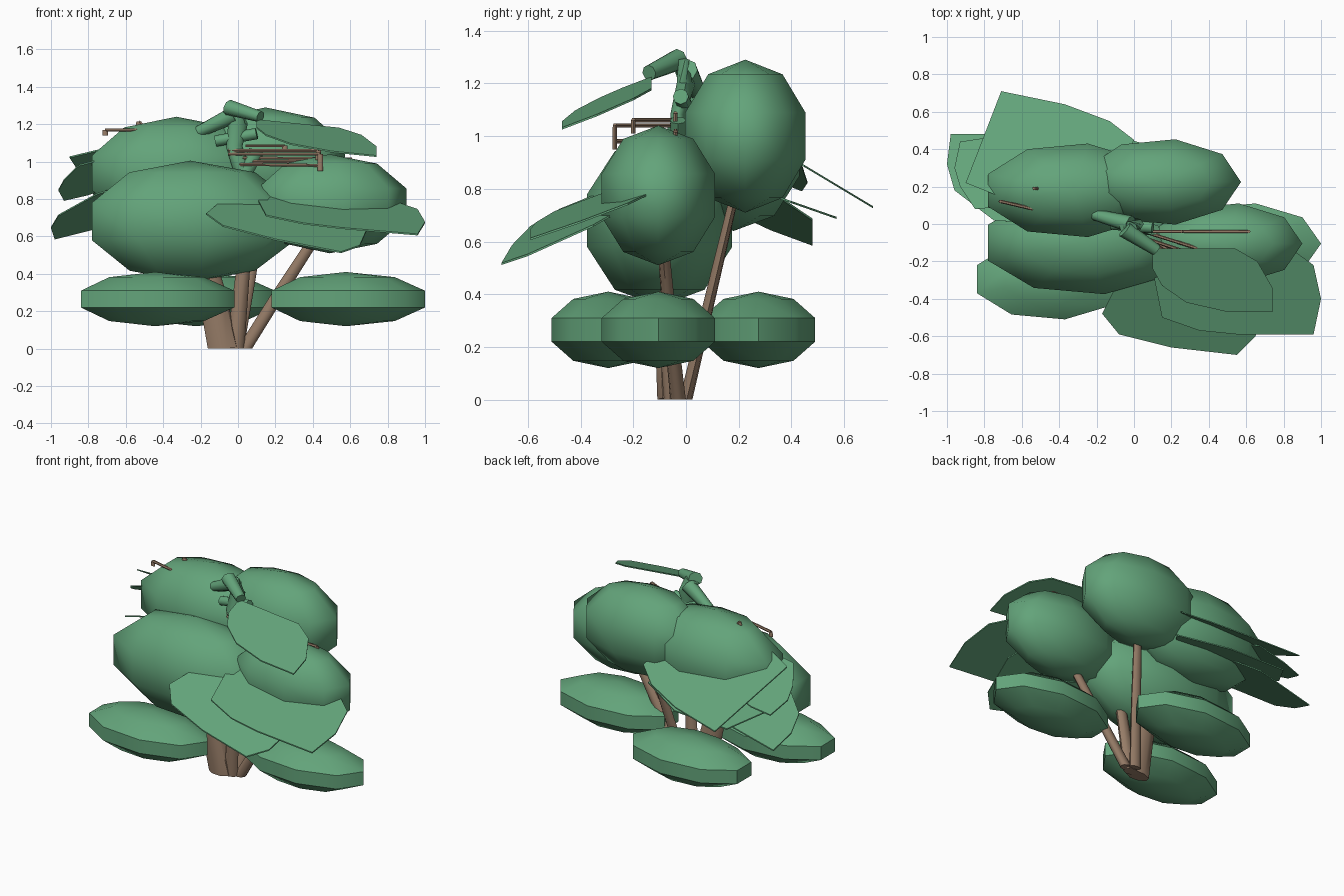
import bpy, bmesh, math
from mathutils import Vector, Matrix


def material(name, color):
    m = bpy.data.materials.new(name)
    m.diffuse_color = (*color, 1)
    return m


GREEN = material("leaf green", (0.125, 0.37, 0.195))
BROWN = material("bark brown", (0.31, 0.205, 0.138))


def finish(name, bm, mat, angle=None):
    """Turn a bmesh into an object; angle None keeps it flat."""
    bmesh.ops.recalc_face_normals(bm, faces=bm.faces)
    for f in bm.faces:
        f.smooth = angle is not None
    me = bpy.data.meshes.new(name)
    bm.to_mesh(me)
    bm.free()
    me.materials.append(mat)
    if angle is not None:
        me.set_sharp_from_angle(angle=math.radians(angle))
    ob = bpy.data.objects.new(name, me)
    bpy.context.collection.objects.link(ob)
    return ob


def clump(name, center, radii, angle):
    """Low-poly foliage ellipsoid, radii given at the widest ring."""
    bm = bmesh.new()
    bmesh.ops.create_uvsphere(bm, u_segments=9, v_segments=5, radius=1)
    k = math.cos(math.radians(18))
    mat = (Matrix.Translation(center)
           @ Matrix.Diagonal((radii[0] / k, radii[1] / (k * 0.985), radii[2], 1))
           @ Matrix.Rotation(-math.pi / 2, 4, 'Z'))
    bm.transform(mat)
    finish(name, bm, GREEN, angle)


def tube(name, points, radii, mat, sides=8, stretch=1.0):
    """Tapered tube through points, optionally wider along x."""
    bm = bmesh.new()
    pts = [Vector(p) for p in points]
    rings = []
    for i, p in enumerate(pts):
        d = (pts[min(i + 1, len(pts) - 1)] - pts[max(i - 1, 0)]).normalized()
        q = d.to_track_quat('Z', 'Y')
        ring = []
        for s in range(sides):
            a = 2 * math.pi * s / sides
            o = q @ Vector((math.cos(a) * radii[i], math.sin(a) * radii[i], 0))
            o.x *= stretch
            ring.append(bm.verts.new(p + o))
        rings.append(ring)
    for a, b in zip(rings, rings[1:]):
        for s in range(sides):
            t = (s + 1) % sides
            bm.faces.new((a[s], a[t], b[t], b[s]))
    bm.faces.new(rings[0])
    bm.faces.new(rings[-1])
    for v in bm.verts:
        v.co.z = max(v.co.z, 0)
    finish(name, bm, mat, 50)


def leaf(name, outline, anchor, sx, sy):
    """Thin flat leaf: plan outline laid on a sloping plane."""
    bm = bmesh.new()
    rims = []
    for dz in (0.004, -0.004):
        rims.append([bm.verts.new((x, y, anchor[2] + sx * (x - anchor[0])
                                   + sy * (y - anchor[1]) + dz)) for x, y in outline])
    top, low = rims
    bm.faces.new(top)
    bm.faces.new(low[::-1])
    for i in range(len(top)):
        j = (i + 1) % len(top)
        bm.faces.new((top[i], low[i], low[j], top[j]))
    finish(name, bm, GREEN)


# Upper foliage clumps
clump("front_left_clump", (-0.255, -0.10, 0.68), (0.56, 0.275, 0.325), 80)
clump("right_clump", (0.49, -0.105, 0.775), (0.41, 0.215, 0.265), 80)
clump("back_right_clump", (0.147, 0.225, 1.0), (0.425, 0.228, 0.29), 80)
clump("back_left_clump", (-0.33, 0.18, 0.94), (0.48, 0.25, 0.30), 80)

# Flattened low clumps
for i, (x, y) in enumerate([(-0.443, -0.295), (0.577, -0.105), (-0.225, 0.275)]):
    clump(f"low_clump_{i + 1}", (x, y, 0.265), (0.423, 0.215, 0.145), 45)

# Trunks spreading from one base
tube("main_trunk", [(-0.08, -0.065, 0), (-0.14, -0.08, 0.3), (-0.22, -0.09, 0.6)],
     [0.045, 0.04, 0.035], BROWN, 8, 1.9)
tube("middle_trunk", [(-0.015, -0.05, 0), (0.03, -0.09, 0.45), (0.05, -0.1, 0.9)],
     [0.035, 0.026, 0.02], BROWN, 8, 1.4)
tube("back_trunk", [(-0.01, 0.0, 0), (0.06, 0.09, 0.38), (0.13, 0.19, 0.8)],
     [0.025, 0.021, 0.017], BROWN, 8, 1.7)
tube("right_trunk", [(0.04, -0.03, 0), (0.21, -0.06, 0.28), (0.43, -0.09, 0.62)],
     [0.03, 0.026, 0.022], BROWN, 8, 1.4)

# Large front leaves
leaf("top_leaf", [(0.10, -0.13), (0.10, -0.24), (0.15, -0.33), (0.28, -0.42),
                  (0.5, -0.47), (0.74, -0.47), (0.74, -0.34), (0.66, -0.2),
                  (0.54, -0.13)], (0.12, -0.13, 1.22), -0.1, 0.38)
leaf("front_leaf_upper", [(0.12, -0.12), (0.11, -0.3), (0.15, -0.5), (0.35, -0.57),
                          (0.55, -0.59), (0.96, -0.59), (1.0, -0.4), (0.96, -0.22),
                          (0.85, -0.14), (0.45, -0.13)], (0.12, -0.12, 0.85), -0.085, 0.36)
leaf("front_leaf_lower", [(0.1, -0.13), (-0.08, -0.3), (-0.17, -0.48), (-0.08, -0.59),
                          (0.2, -0.66), (0.55, -0.70), (0.65, -0.6), (0.7, -0.35),
                          (0.6, -0.2), (0.4, -0.14)], (-0.17, -0.48, 0.72), -0.139, 0.477)

# Back left leaves
leaf("back_leaf_large", [(-0.9, 0.22), (-0.83, 0.4), (-0.71, 0.71), (-0.37, 0.64),
                         (-0.13, 0.55), (0.0, 0.45), (-0.1, 0.2), (-0.6, 0.1)],
     (-0.71, 0.71, 0.73), 0, -0.6)
leaf("back_leaf_side", [(-0.96, 0.3), (-0.93, 0.44), (-0.8, 0.46), (-0.62, 0.44),
                        (-0.6, 0.1), (-0.85, 0.08), (-0.93, 0.2)],
     (-0.95, 0.37, 0.82), 0.3, -0.45)
leaf("back_leaf_low", [(-0.98, 0.48), (-1.0, 0.32), (-0.96, 0.18), (-0.75, 0.02),
                       (-0.5, 0.0), (-0.4, 0.3), (-0.6, 0.48)],
     (-1.0, 0.4, 0.615), 0.25, -0.4)
leaf("back_leaf_under", [(-0.7, 0.57), (-0.3, 0.55), (0.0, 0.4), (-0.2, 0.15),
                         (-0.7, 0.15), (-0.85, 0.35)], (-0.7, 0.57, 0.69), 0, -0.35)

# Green shoot at the crown
tube("crown_stem", [(0.03, -0.02, 0.92), (-0.02, -0.03, 1.08), (0.0, 0.0, 1.2),
                    (-0.03, -0.02, 1.28)], [0.03, 0.03, 0.035, 0.035], GREEN, 8, 1.5)
tube("crown_shoot", [(-0.05, -0.03, 1.29), (0.12, -0.14, 1.24)],
     [0.042, 0.03], GREEN, 8, 1.2)
tube("crown_side_shoot", [(-0.21, 0.05, 1.16), (-0.02, 0.0, 1.25)],
     [0.03, 0.045], GREEN, 8, 1.2)
tube("crown_cross_shoot", [(-0.12, 0.0, 1.11), (0.1, -0.02, 1.15)],
     [0.03, 0.03], GREEN, 8, 1.2)
tube("crown_low_shoot", [(0.02, -0.03, 0.9), (0.1, -0.03, 1.06)],
     [0.025, 0.03], GREEN, 8, 1.5)

# Thin twigs with drooping hooked ends
twigs = [((-0.05, -0.04, 1.04), (0.44, -0.27, 1.04), 0.07),
         ((-0.05, -0.04, 1.06), (0.43, -0.20, 1.06), 0.05),
         ((0.0, -0.04, 0.985), (0.44, -0.27, 0.98), 0.03),
         ((0.0, -0.04, 1.02), (0.61, -0.04, 1.015), 0.02),
         ((0.04, -0.04, 1.085), (0.25, -0.04, 1.085), 0.03),
         ((0.05, -0.04, 1.0), (0.37, -0.14, 1.0), 0.02),
         ((-0.54, 0.08, 1.17), (-0.71, 0.12, 1.17), 0.03),
         ((-0.18, 0.04, 1.17), (-0.3, 0.075, 1.185), 0.01),
         ((-0.5, 0.19, 1.18), (-0.53, 0.19, 1.215), 0.02)]
for i, (a, b, drop) in enumerate(twigs):
    tube(f"twig_{i + 1}", [a, b], [0.009, 0.009], BROWN, 6)
    tube(f"twig_end_{i + 1}", [b, (b[0], b[1], b[2] - drop)], [0.009, 0.01],
         BROWN, 6, 1.5)
